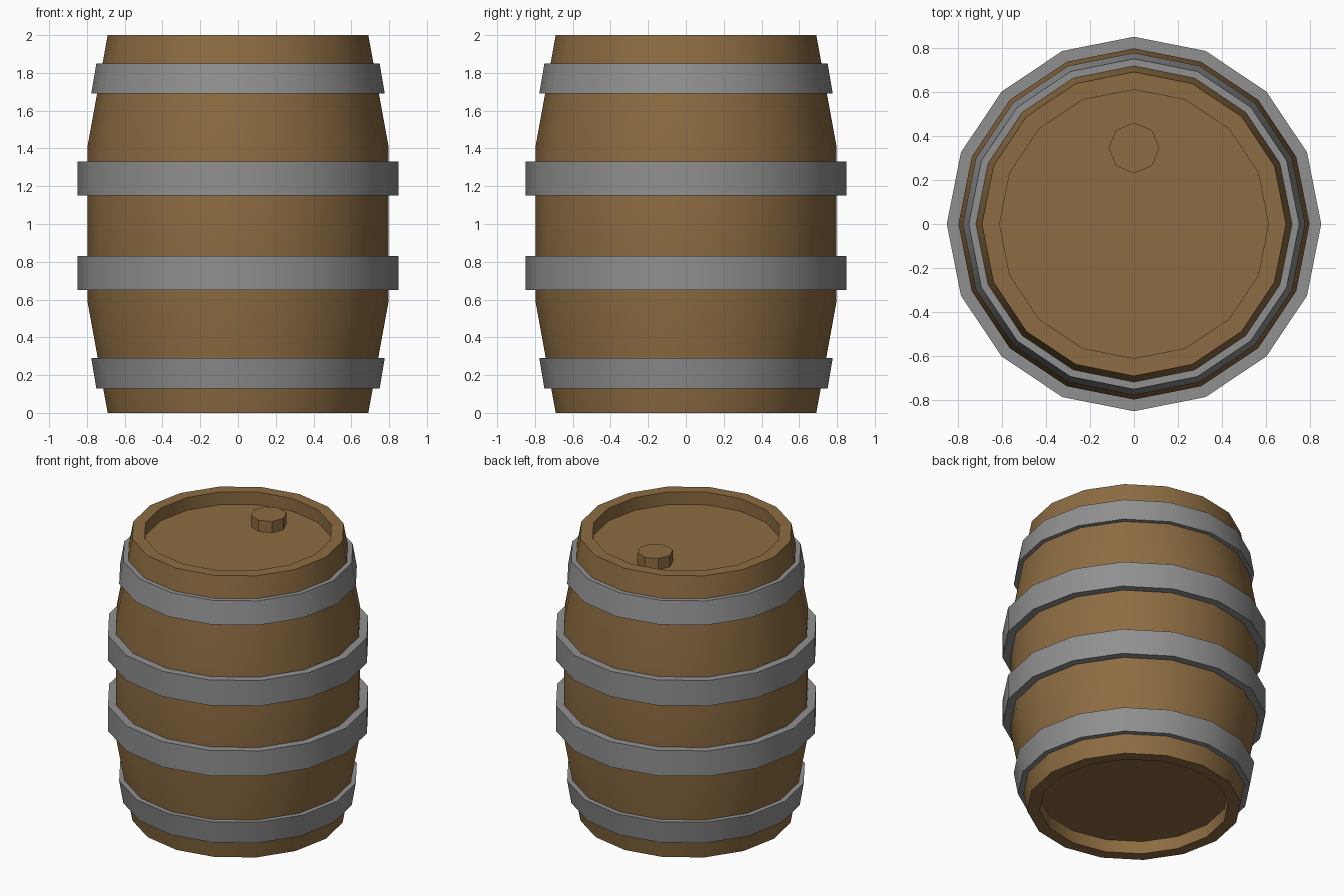
import bpy, bmesh, math

if "Cube" in bpy.data.objects:
    bpy.data.objects.remove(bpy.data.objects["Cube"])

SIDES = 16


def material(name, color):
    m = bpy.data.materials.new(name)
    m.diffuse_color = (*color, 1.0)
    m.use_nodes = True
    m.node_tree.nodes["Principled BSDF"].inputs["Base Color"].default_value = m.diffuse_color
    return m


wood = material("brown wood", (0.265, 0.15, 0.054))
metal = material("grey metal", (0.28, 0.28, 0.28))


def lathe(name, profile, mat, sides=SIDES, closed=False, y=0.0):
    """Spin (radius, z) points around z; radius 0 makes a pole."""
    bm = bmesh.new()
    rings = []
    for r, z in profile:
        if r == 0:
            rings.append([bm.verts.new((0, y, z))] * sides)
        else:
            rings.append([bm.verts.new((r * math.cos(2 * math.pi * i / sides),
                                        y + r * math.sin(2 * math.pi * i / sides), z))
                          for i in range(sides)])
    pairs = list(zip(rings, rings[1:]))
    if closed:
        pairs.append((rings[-1], rings[0]))
    for a, b in pairs:
        for i in range(sides):
            j = (i + 1) % sides
            bm.faces.new(list(dict.fromkeys((a[i], a[j], b[j], b[i]))))
    bmesh.ops.recalc_face_normals(bm, faces=bm.faces)
    me = bpy.data.meshes.new(name)
    bm.to_mesh(me)
    bm.free()
    me.materials.append(mat)
    ob = bpy.data.objects.new(name, me)
    bpy.context.collection.objects.link(ob)
    bpy.ops.object.select_all(action='DESELECT')
    ob.select_set(True)
    bpy.context.view_layer.objects.active = ob
    bpy.ops.object.shade_smooth_by_angle(angle=math.radians(30))
    return ob


# Barrel body with recessed lid and base
lathe("barrel_body", [(0, 0.09), (0.61, 0.09), (0.61, 0), (0.69, 0), (0.797, 0.59),
                      (0.797, 1.41), (0.69, 2), (0.61, 2), (0.61, 1.91), (0, 1.91)], wood)

# Hoops: (name, bottom z, bottom radius, top z, top radius)
for name, z0, r0, z1, r1 in [("bottom_hoop", 0.13, 0.75, 0.29, 0.777),
                             ("lower_middle_hoop", 0.65, 0.85, 0.83, 0.85),
                             ("upper_middle_hoop", 1.15, 0.85, 1.33, 0.85),
                             ("top_hoop", 1.69, 0.777, 1.85, 0.75)]:
    lathe(name, [(r0 - 0.06, z0), (r0, z0), (r1, z1), (r1 - 0.06, z1)], metal, closed=True)

# Octagonal bung on the lid
lathe("bung", [(0, 1.88), (0.115, 1.88), (0.115, 1.99), (0, 1.99)], wood, sides=8, y=0.345)
